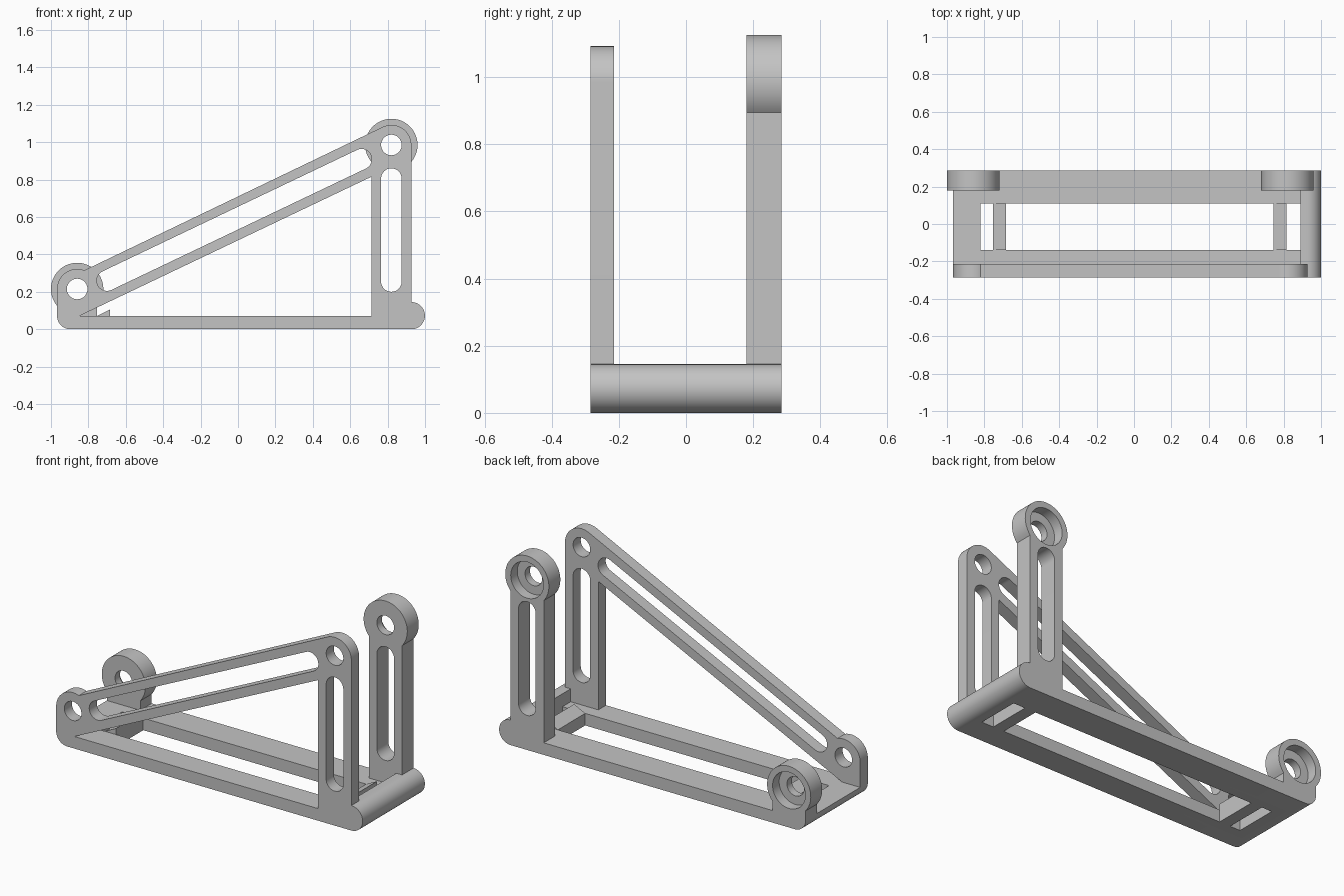
import bpy, bmesh
from math import sin, cos, radians, degrees, acos, atan

cube = bpy.data.objects.get("Cube")
if cube:
    bpy.data.objects.remove(cube, do_unlink=True)

grey = bpy.data.materials.new("plain grey")
grey.use_nodes = True
grey.diffuse_color = (0.55, 0.55, 0.55, 1)
grey.node_tree.nodes["Principled BSDF"].inputs["Base Color"].default_value = grey.diffuse_color

# Shared dimensions
FRONT, BACK = -0.285, 0.285
PLATE_IN, LUG_IN = -0.215, 0.18
FLOOR = 0.07
HALF = 0.107            # half width of posts
HOLE, BORE, BOSS = 0.055, 0.105, 0.14
LOW, HIGH = (-0.86, 0.215), (0.82, 0.985)   # screw hole centres
ROLL = 0.0725
LEFT = LOW[0] - HALF


def arc(c, r, a, b, n=24):
    return [(c[0] + r * cos(radians(a + (b - a) * i / n)),
             c[1] + r * sin(radians(a + (b - a) * i / n))) for i in range(n + 1)]


def circle(c, r):
    return arc(c, r, 0, 360, 48)[:-1]


def slot(p, q, r, tilt):
    return arc(p, r, tilt + 90, tilt + 270) + arc(q, r, tilt - 90, tilt + 90)


def profile_solid(name, loops, y0, y1):
    """Extrude a front profile with holes between two depths."""
    cu = bpy.data.curves.new(name + "_profile", 'CURVE')
    cu.dimensions = '2D'
    cu.fill_mode = 'BOTH'
    cu.extrude = (y1 - y0) / 2
    for loop in loops:
        s = cu.splines.new('POLY')
        s.points.add(len(loop) - 1)
        for p, (x, z) in zip(s.points, loop):
            p.co = (x, z, 0, 1)
        s.use_cyclic_u = True
    tmp = bpy.data.objects.new(name + "_tmp", cu)
    bpy.context.collection.objects.link(tmp)
    deps = bpy.context.evaluated_depsgraph_get()
    mesh = bpy.data.meshes.new_from_object(tmp.evaluated_get(deps))
    bpy.data.objects.remove(tmp, do_unlink=True)
    bm = bmesh.new()
    bm.from_mesh(mesh)
    for v in bm.verts:
        x, z, d = v.co
        v.co = (x, (y0 + y1) / 2 - d, z)
    bmesh.ops.remove_doubles(bm, verts=bm.verts, dist=0.0002)
    bmesh.ops.recalc_face_normals(bm, faces=bm.faces)
    bm.to_mesh(mesh)
    bm.free()
    mesh.name = name
    mesh.materials.clear()
    mesh.materials.append(grey)
    ob = bpy.data.objects.new(name, mesh)
    bpy.context.collection.objects.link(ob)
    return ob


def activate(ob):
    bpy.ops.object.select_all(action='DESELECT')
    ob.select_set(True)
    bpy.context.view_layer.objects.active = ob


# Rounded ends of the base, shared by every profile
heel = arc((LEFT + FLOOR, FLOOR), FLOOR, 270, 180, 12)
toe = arc((HIGH[0] + HALF, ROLL), ROLL, 90, -90)
post_slot = slot((HIGH[0], 0.255), (HIGH[0], 0.805), HOLE, 90)
# the slot helper runs along its tilt, so the upright slot uses 90 degrees

# Front truss plate
slope = 0.477
tilt = degrees(atan(slope))


def on_brace(x):
    return (x, HIGH[1] + slope * (x - HIGH[0]))


front_outline = (heel + arc(LOW, HALF, 180, 69)
                 + arc(HIGH, HALF, 90 + tilt, 0) + toe)
window = [(-0.85, FLOOR), (HIGH[0] - HALF, FLOOR), (HIGH[0] - HALF, 0.815)]
brace_slot = slot(on_brace(-0.70), on_brace(0.66), HOLE, tilt)
parts = [profile_solid("front_truss", [front_outline, window, brace_slot, post_slot,
                                       circle(LOW, HOLE), circle(HIGH, HOLE)],
                       FRONT, PLATE_IN)]

# Back plate with two bosses: thin-hole layer, then counterbored layer
dip = degrees(acos(HALF / BOSS))


def boss(c):
    return arc(c, BOSS, 180 + dip, -dip, 48)


back_outline = (heel + boss(LOW) + [(LOW[0] + HALF, FLOOR), (HIGH[0] - HALF, FLOOR)]
                + boss(HIGH) + toe)
STEP = 0.225
for name, r, y0, y1 in (("back_posts_inner", HOLE, LUG_IN, STEP),
                        ("back_posts_counterbore", BORE, STEP, BACK)):
    parts.append(profile_solid(name, [back_outline, post_slot,
                                      circle(LOW, r), circle(HIGH, r)], y0, y1))

# Base frame with a rectangular opening
base = profile_solid("base_frame", [heel + [(0.89, FLOOR), (0.89, 2 * ROLL)] + toe],
                     PLATE_IN, LUG_IN)
opening = profile_solid("opening_cutter", [[(-0.82, -0.1), (0.89, -0.1),
                                            (0.89, 0.3), (-0.82, 0.3)]], -0.14, 0.11)
opening.hide_render = True
cut = base.modifiers.new("opening", 'BOOLEAN')
cut.operation = 'DIFFERENCE'
cut.solver = 'EXACT'
cut.object = opening
activate(base)
bpy.ops.object.modifier_apply(modifier=cut.name)
bpy.data.objects.remove(opening, do_unlink=True)
parts.append(base)

# Wedge-topped cross ribs in the opening
for name, x in (("right_rib", -0.755), ("left_rib", 0.745)):
    parts.append(profile_solid(name, [[(x, 0), (x + 0.07, 0),
                                       (x + 0.07, 0.105), (x, FLOOR)]], -0.14, 0.11))

for ob in parts:
    activate(ob)
    bpy.ops.object.shade_smooth_by_angle(angle=radians(30))
